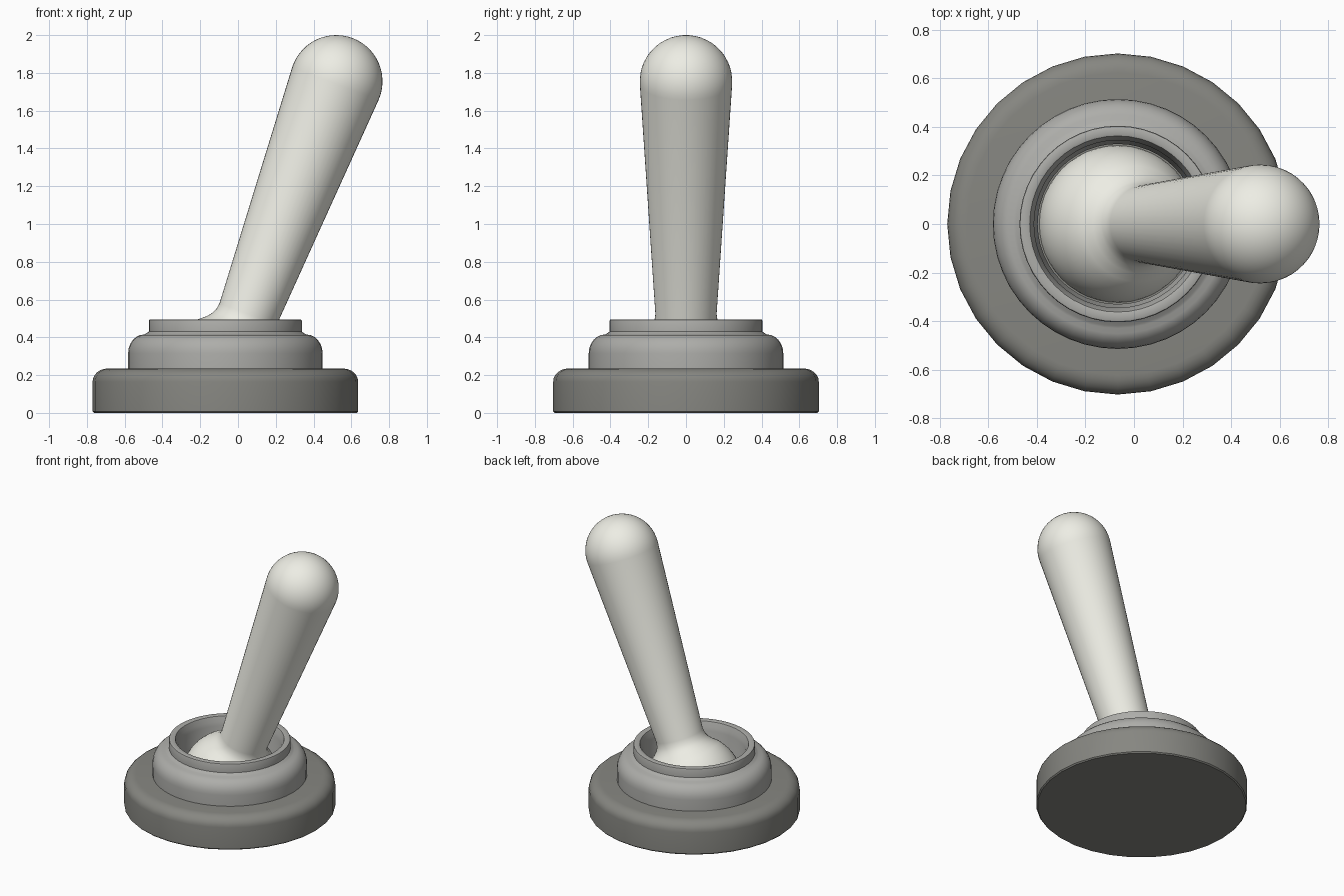
import bpy, bmesh, math
from mathutils import Matrix, Vector

if "Cube" in bpy.data.objects:
    bpy.data.objects.remove(bpy.data.objects["Cube"])

CX = -0.067            # axis of the round base
BALL_Z = 0.205
BALL_R = 0.325


def arc(cx, cz, rx, rz, a0, a1, n):
    """Points on an elliptical arc, angles in degrees."""
    return [(cx + rx * math.cos(math.radians(a0 + (a1 - a0) * i / n)),
             cz + rz * math.sin(math.radians(a0 + (a1 - a0) * i / n)))
            for i in range(n + 1)]


def lathe(name, profile, matrix, color, segments, closed=False):
    """Spin an (r, z) profile round z, then place it."""
    bm = bmesh.new()
    pts = [bm.verts.new((r, 0, z)) for r, z in profile]
    edges = [bm.edges.new(p) for p in zip(pts, pts[1:])]
    if closed:
        edges.append(bm.edges.new((pts[-1], pts[0])))
    bmesh.ops.spin(bm, geom=pts + edges, cent=(0, 0, 0), axis=(0, 0, 1),
                   angle=math.tau, steps=segments, use_duplicate=False)
    bmesh.ops.remove_doubles(bm, verts=bm.verts, dist=1e-4)
    bmesh.ops.recalc_face_normals(bm, faces=bm.faces)
    bmesh.ops.transform(bm, matrix=matrix, verts=bm.verts)
    mesh = bpy.data.meshes.new(name)
    bm.to_mesh(mesh)
    bm.free()
    obj = bpy.data.objects.new(name, mesh)
    bpy.context.collection.objects.link(obj)
    mat = bpy.data.materials.new(name + "_paint")
    mat.diffuse_color = (*color, 1)
    mat.use_nodes = True
    mat.node_tree.nodes["Principled BSDF"].inputs["Base Color"].default_value = mat.diffuse_color
    mesh.materials.append(mat)
    bpy.ops.object.select_all(action='DESELECT')
    obj.select_set(True)
    bpy.context.view_layer.objects.active = obj
    bpy.ops.object.shade_smooth_by_angle(angle=math.radians(35))
    return obj


upright = Matrix.Translation((CX, 0, 0))

# Base disc with a rounded upper rim
base = [(0, 0), (0.695, 0), (0.703, 0.008)]
base += arc(0.623, 0.165, 0.08, 0.07, 0, 90, 6) + [(0, 0.235)]
lathe("base_disc", base, upright, (0.24, 0.24, 0.22), 32)

# Stepped collar with a raised ring and an open socket
collar = [(0.33, 0.22), (0.515, 0.22)]
collar += arc(0.43, 0.315, 0.085, 0.1, 0, 90, 6)
collar += [(0.42, 0.42), (0.405, 0.43)]
collar += arc(0.397, 0.487, 0.008, 0.008, 0, 90, 2)
collar += arc(0.37, 0.485, 0.01, 0.01, 90, 180, 2)
collar += [(0.353, 0.455), (0.345, 0.43), (0.345, 0.34), (0.33, 0.3)]
lathe("socket_collar", collar, upright, (0.42, 0.42, 0.40), 48, closed=True)

# Tilted lever: pivot ball, fillet, widening shaft and round tip
pivot, tip = Vector((CX, 0, BALL_Z)), Vector((0.52, 0, 1.755))
axis, tip_r = tip - pivot, 0.245
length = axis.length
start, end = math.degrees(math.asin(-0.08 / BALL_R)), 43
lever = arc(0, 0, BALL_R, BALL_R, start, end, 10)
lever += [(0.203, 0.25), (0.18, 0.278), (0.167, 0.305), (0.162, 0.34)]
lever += arc(0, length, tip_r, tip_r, -3, 90, 14)
tilt = Matrix.Translation(pivot) @ Matrix.Rotation(
    math.atan2(axis.x, axis.z), 4, 'Y')
lathe("lever", lever, tilt, (0.85, 0.85, 0.78), 48)
